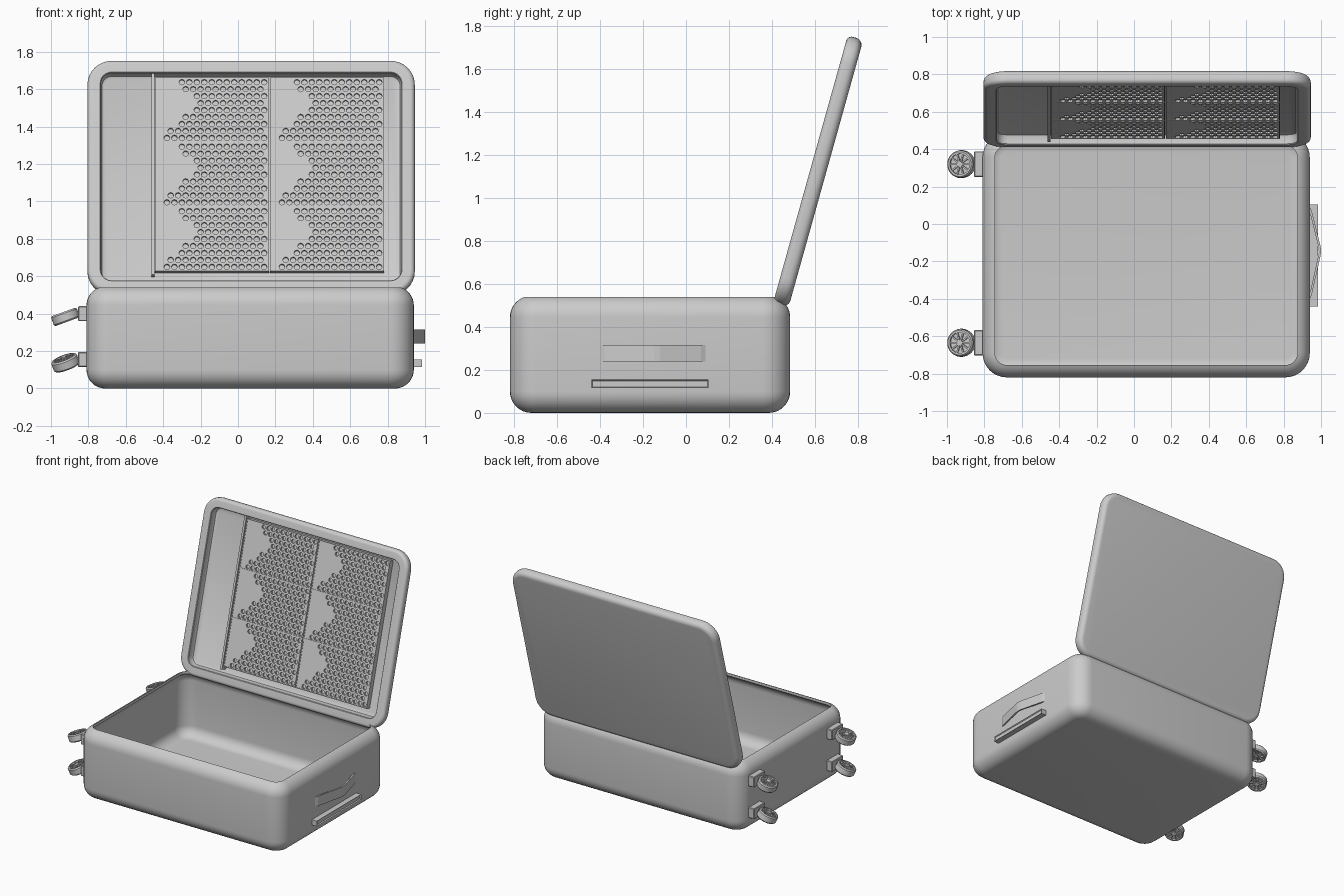
import bpy, bmesh
from math import sin, cos, pi, radians
from mathutils import Matrix, Vector

if "Cube" in bpy.data.objects:
    bpy.data.objects.remove(bpy.data.objects["Cube"])


def make(name, bm, mat=None, smooth=True, recalc=True):
    if recalc:
        bmesh.ops.recalc_face_normals(bm, faces=bm.faces)
    me = bpy.data.meshes.new(name)
    bm.to_mesh(me)
    bm.free()
    ob = bpy.data.objects.new(name, me)
    bpy.context.collection.objects.link(ob)
    if mat:
        ob.matrix_world = mat
    if smooth:
        bpy.ops.object.select_all(action='DESELECT')
        ob.select_set(True)
        bpy.context.view_layer.objects.active = ob
        bpy.ops.object.shade_smooth_by_angle(angle=radians(35))
    return ob


def add_box(bm, lo, hi, mat=None):
    lo, hi = Vector(lo), Vector(hi)
    m = Matrix.Translation((lo + hi) / 2) @ Matrix.Diagonal((*(hi - lo), 1))
    return bmesh.ops.create_cube(bm, size=1, matrix=(mat or Matrix()) @ m)['verts']


def tray(name, x0, x1, y0, y1, corner, profile, mat=None):
    """Loft rounded rectangles through (inset, height) pairs, capped at both ends."""
    bm = bmesh.new()
    rings = []
    for inset, z in profile:
        r = max(corner - inset, 0.012)
        ring = []
        for k, (cx, cy) in enumerate(((x1, y1), (x0, y1), (x0, y0), (x1, y0))):
            sx, sy = (1 if cx == x1 else -1), (1 if cy == y1 else -1)
            px, py = cx - sx * (inset + r), cy - sy * (inset + r)
            for i in range(9):
                a = pi / 2 * (k + i / 8)
                ring.append(bm.verts.new((px + r * cos(a), py + r * sin(a), z)))
        rings.append(ring)
    n = len(rings[0])
    for a, b in zip(rings, rings[1:]):
        for i in range(n):
            bm.faces.new((a[i], a[(i + 1) % n], b[(i + 1) % n], b[i]))
    bm.faces.new(rings[0][::-1])
    bm.faces.new(rings[-1])
    return make(name, bm, mat)


def shell_profile(h, r, t, rim):
    """Cross-section of a hollow shell: rounded bottom, rim curled inwards."""
    def arc(cz, rad, a0, a1):
        return [(r - rad * cos(a0 + (a1 - a0) * i / 8), cz + rad * sin(a0 + (a1 - a0) * i / 8))
                for i in range(9)]
    def rim_angle(rad):
        return pi / 2 if rim >= r else min(pi / 2, max(0, math_acos((r - rim) / rad)))
    from math import acos as math_acos
    out = arc(r, r, -pi / 2, 0) + arc(h - r, r, 0, rim_angle(r))
    inn = arc(h - r, r - t, rim_angle(r - t), 0) + arc(r, r - t, 0, -pi / 2)
    return out + inn


# Base shell
tray("case_base", -0.81, 0.94, -0.82, 0.485, 0.13, shell_profile(0.545, 0.1, 0.02, 0.066))

# Open lid, built flat and swung up about its hinge edge
LID = Matrix.Translation((0, 0.477, 0.49)) @ Matrix.Rotation(radians(74.4), 4, 'X')
lid_profile = [(0.035 - 0.035 * sin(a), 0.035 - 0.035 * cos(a)) for a in [pi / 12 * i for i in range(7)]]
lid_profile += [(0.025 - 0.025 * cos(a), 0.05 + 0.025 * sin(a)) for a in [pi / 12 * i for i in range(7)]]
lid_profile += [(0.068, 0.075), (0.072, 0.07), (0.072, 0.035), (0.078, 0.022), (0.092, 0.015)]
tray("case_lid", -0.805, 0.945, 0, 1.295, 0.13, lid_profile, LID)

# Perforated lid panels
W, H, NX, NY = 0.6, 0.348, 15, 9
TOP, LOW, HOLE = 0.053, 0.037, 0.0155
OCT = [(1, 0), (1, 1), (0, 1), (-1, 1), (-1, 0), (-1, -1), (0, -1), (1, -1)]


def has_hole(x, y):
    return x > (y * 1.15 if y < 0.2 else 0.23 - (y - 0.2) * 0.9)


def panel(name, ox, oy):
    bm = bmesh.new()
    wx, wy = W / NX, H / NY
    for row in range(NY):
        cy = (row + 0.5) * wy
        shift = row % 2
        cells = [((c + 0.5 + shift / 2) * wx, wx / 2) for c in range(NX - shift)]
        if shift:
            cells += [(wx / 4, wx / 4), (W - wx / 4, wx / 4)]
        for cx, hw in cells:
            outer = [bm.verts.new((ox + cx + sx * hw, oy + cy + sy * wy / 2, TOP)) for sx, sy in OCT]
            if hw < wx / 2 or not has_hole(cx, cy):
                bm.faces.new(outer)
                continue
            rim, low = [[bm.verts.new((ox + cx + HOLE * cos(k * pi / 4), oy + cy + HOLE * sin(k * pi / 4), z))
                         for k in range(8)] for z in (TOP, LOW)]
            for k in range(8):
                j = (k + 1) % 8
                bm.faces.new((outer[k], outer[j], rim[j], rim[k]))
                bm.faces.new((rim[k], rim[j], low[j], low[k]))
    # backing and edging
    add_box(bm, (ox, oy, 0.014), (ox + W, oy + H, LOW))
    e = 0.005
    for y in (oy - e, oy + H):
        add_box(bm, (ox - e, y, 0.014), (ox + W + e, y + e, 0.058))
    for x in (ox - e, ox + W):
        add_box(bm, (x, oy, 0.014), (x + e, oy + H, 0.056))
    make(name, bm, LID, smooth=False, recalc=False)


for r in range(3):
    for c in range(2):
        panel(f"lid_mesh_panel_{r}_{c}", -0.44 + c * 0.615, 0.133 + r * 0.358)

# Upright bar beside the panels
bm = bmesh.new()
add_box(bm, (-0.462, 0.105, 0.014), (-0.446, 1.222, 0.068))
make("lid_divider_bar", bm, LID, smooth=False)


# Spoked wheels and their mounts
def lathe(bm, profile, n=32):
    rings = [[bm.verts.new((r * cos(2 * pi * i / n), r * sin(2 * pi * i / n), z)) for r, z in profile]
             for i in range(n)]
    m = len(profile)
    for i in range(n):
        a, b = rings[i], rings[(i + 1) % n]
        for k in range(m):
            bm.faces.new((a[k], b[k], b[(k + 1) % m], a[(k + 1) % m]))


def wheel(name, loc, tilt_y, tilt_x):
    bm = bmesh.new()
    t = 0.028
    lathe(bm, [(0.056, -t), (0.066, -t), (0.073, -t + 0.008), (0.073, t - 0.008), (0.066, t), (0.056, t)])
    bmesh.ops.create_cone(bm, cap_ends=True, segments=20, radius1=0.016, radius2=0.016, depth=0.056)
    bmesh.ops.create_cone(bm, cap_ends=True, segments=32, radius1=0.058, radius2=0.058, depth=0.026)
    for i in range(10):
        add_box(bm, (0.012, -0.004, -0.024), (0.058, 0.004, 0.024), Matrix.Rotation(2 * pi * i / 10, 4, 'Z'))
    make(name, bm, Matrix.Translation(loc) @ Matrix.Rotation(radians(tilt_x), 4, 'X')
         @ Matrix.Rotation(radians(tilt_y), 4, 'Y'))


for side, y in (("back", 0.32), ("front", -0.635)):
    for level, z, tilt in (("upper", 0.40, 0), ("lower", 0.155, 14)):
        bm = bmesh.new()
        add_box(bm, (-0.855, y - 0.068, z - 0.04), (-0.79, y + 0.068, z + 0.04))
        bmesh.ops.bevel(bm, geom=bm.edges[:], offset=0.004, segments=1, affect='EDGES')
        make(f"wheel_mount_{side}_{level}", bm)
        wheel(f"wheel_{side}_{level}", (-0.923, y, z - 0.017), -20, tilt)

# Arched strap handle
bm = bmesh.new()
path = [(0.935, 0.10), (0.95, 0.07), (0.998, -0.12), (1.0, -0.15), (0.995, -0.18), (0.95, -0.38), (0.935, -0.41)]
loop = path + [(x - 0.012, y) for x, y in reversed(path)]
a, b = [[bm.verts.new((x, y, z)) for x, y in loop] for z in (0.24, 0.315)]
n = len(loop)
for i in range(n):
    bm.faces.new((a[i], a[(i + 1) % n], b[(i + 1) % n], b[i]))
for i in range(len(path) - 1):
    for q in (a, b):
        bm.faces.new((q[i], q[i + 1], q[n - 2 - i], q[n - 1 - i]))
make("carry_handle", bm, smooth=False)

# Low bar with recessed face
bm = bmesh.new()
add_box(bm, (0.93, -0.44, 0.115), (0.983, 0.105, 0.155))
bm.faces.ensure_lookup_table()
face = max(bm.faces, key=lambda f: f.calc_center_median().x)
bmesh.ops.inset_region(bm, faces=[face], thickness=0.008, depth=0)
bmesh.ops.translate(bm, verts=face.verts[:], vec=(-0.008, 0, 0))
make("pull_bar", bm, smooth=False)
